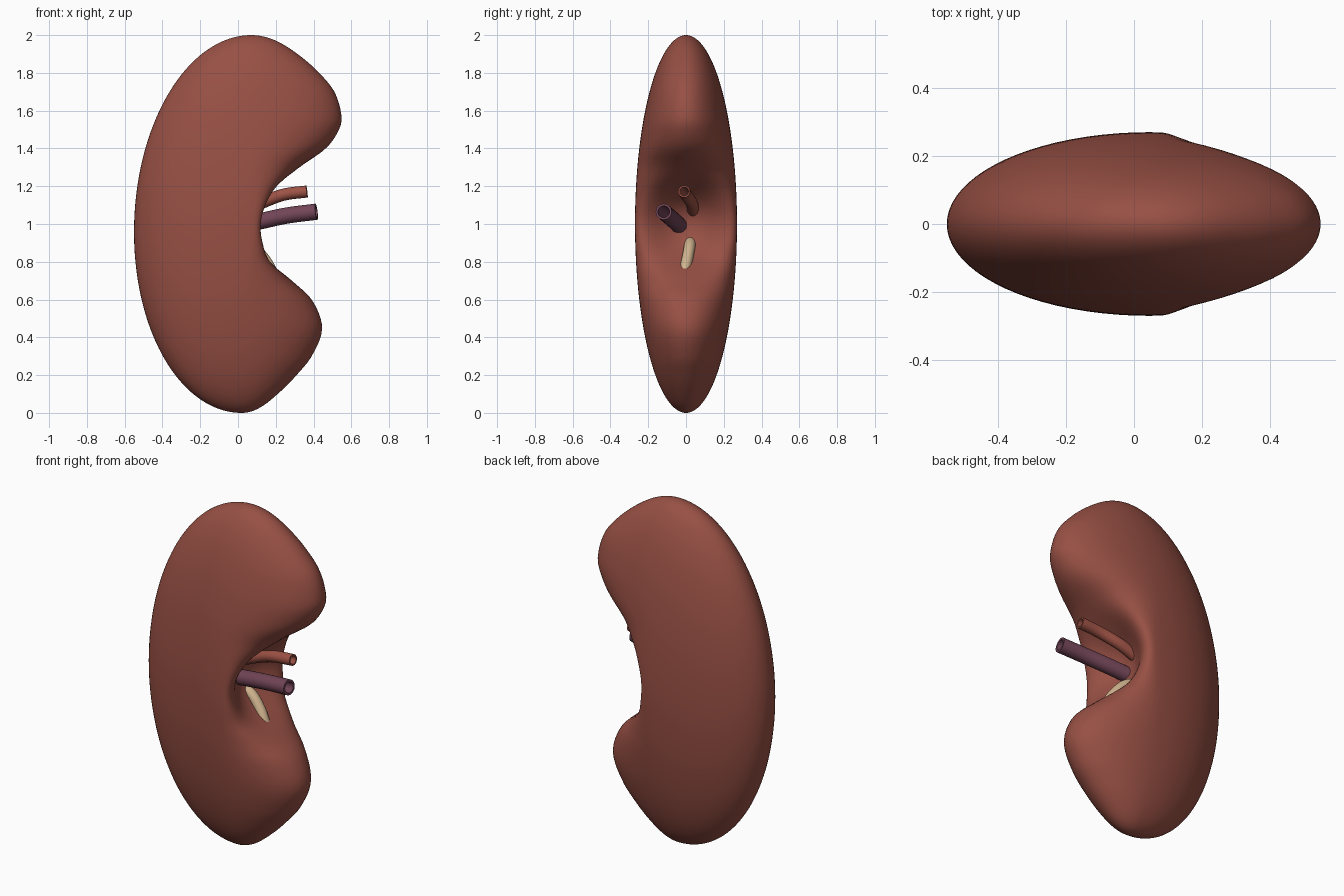
import bpy, bmesh, math
from mathutils import Vector

if "Cube" in bpy.data.objects:
    bpy.data.objects.remove(bpy.data.objects["Cube"])


def material(name, rgb):
    m = bpy.data.materials.new(name)
    m.diffuse_color = (*rgb, 1)
    m.use_nodes = True
    m.node_tree.nodes["Principled BSDF"].inputs["Base Color"].default_value = m.diffuse_color
    return m


KIDNEY = material("kidney red", (0.31, 0.08, 0.058))
ARTERY = material("artery red", (0.34, 0.085, 0.06))
VEIN = material("vein purple", (0.17, 0.06, 0.095))
URETER = material("ureter tan", (0.62, 0.45, 0.27))


def rings_object(name, rings, mat, cap_start=False, cap_end=False):
    """Skin a list of equal-length vertex rings."""
    bm = bmesh.new()
    vr = [[bm.verts.new(p) for p in ring] for ring in rings]
    n = len(vr[0])
    for a, b in zip(vr, vr[1:]):
        for i in range(n):
            j = (i + 1) % n
            bm.faces.new((a[i], a[j], b[j], b[i]))
    if cap_start:
        bm.faces.new(vr[0][::-1])
    if cap_end:
        bm.faces.new(vr[-1])
    bmesh.ops.recalc_face_normals(bm, faces=bm.faces)
    me = bpy.data.meshes.new(name)
    bm.to_mesh(me)
    bm.free()
    me.materials.append(mat)
    ob = bpy.data.objects.new(name, me)
    bpy.context.collection.objects.link(ob)
    bpy.context.view_layer.objects.active = ob
    ob.select_set(True)
    bpy.ops.object.shade_smooth_by_angle(angle=math.radians(50))
    ob.select_set(False)
    return ob


def hermite(keys, t):
    """Smooth curve through (t, value) keys."""
    def slope(i):
        a, b = keys[max(i - 1, 0)], keys[min(i + 1, len(keys) - 1)]
        return (b[1] - a[1]) / (b[0] - a[0])
    i = 0
    while i < len(keys) - 2 and t > keys[i + 1][0]:
        i += 1
    (t0, v0), (t1, v1) = keys[i], keys[i + 1]
    d = t1 - t0
    s = min(max((t - t0) / d, 0), 1)
    return (v0 * (2*s**3 - 3*s**2 + 1) + slope(i) * d * (s**3 - 2*s**2 + s)
            + v1 * (3*s**2 - 2*s**3) + slope(i + 1) * d * (s**3 - s**2))


# Kidney body: flat ellipsoid with a notched, hollowed inner side
INNER = [(0, .02), (.05, .15), (.1, .21), (.2, .31), (.3, .39), (.45, .445),
         (.6, .39), (.7, .285), (.8, .17), (.9, .13), (1, .12), (1.1, .145),
         (1.2, .205), (1.3, .325), (1.4, .465), (1.5, .535), (1.57, .548),
         (1.7, .51), (1.8, .43), (1.9, .315), (1.95, .24), (2, .07)]
keys = [(math.acos(1 - z), x) for z, x in INNER]
ROWS, SEG = 96, 80
rings = []
for r in range(ROWS + 1):
    th = min(max(math.pi * r / ROWS, 0.004), math.pi - 0.004)
    z, s = 1 - math.cos(th), math.sin(th)
    c = .02 + .025 * z
    left, right = (.55 + .045) * s, hermite(keys, th) - c
    hollow = math.exp(-((z - 1) / .2) ** 2)

    def lip(phi):
        k = max(math.cos(phi), 0)
        return k ** (1 - .55 * hollow) - 1.15 * hollow * k ** 4
    top = max(lip(math.pi / 2 * i / 60) for i in range(60))
    ring = []
    for i in range(SEG):
        phi = 2 * math.pi * i / SEG - math.pi / 2
        if i <= SEG // 2:
            x = c + right * lip(phi) / top
        else:
            x = c + left * math.cos(phi)
        ring.append((x, .27 * s * math.sin(phi), z))
    rings.append(ring)
rings_object("kidney_body", rings, KIDNEY, True, True)


def tube(name, pts, radius, mat, hollow=True, steps=24, seg=24):
    """Round tube through points, with an open bore at its far end."""
    pts = [Vector(p) for p in pts]
    axes = [[(i, p[k]) for i, p in enumerate(pts)] for k in range(3)]
    path = [Vector([hermite(a, (len(pts) - 1) * i / steps) for a in axes])
            for i in range(steps + 1)]
    frames = []
    for i, p in enumerate(path):
        d = (path[min(i + 1, steps)] - path[max(i - 1, 0)]).normalized()
        u = d.cross(Vector((0, 1, 0))).normalized()
        frames.append((p, u, d.cross(u)))

    def ring(f, rad):
        p, u, v = f
        return [p + rad * (u * math.cos(a) + v * math.sin(a))
                for a in (2 * math.pi * k / seg for k in range(seg))]
    rings = [ring(f, radius) for f in frames]
    if hollow:
        rings += [ring(f, radius * .72) for f in frames[:steps // 3:-1]]
    return rings_object(name, rings, mat, True, True)


# Vessels and ureter leaving the hollow
tube("renal_artery", [(.0, .04, 1.06), (.12, .03, 1.11), (.24, .0, 1.155),
                      (.365, -.01, 1.172)], .032, ARTERY)
tube("renal_vein", [(-.02, -.03, .985), (.12, -.06, 1.015),
                    (.26, -.095, 1.045), (.415, -.118, 1.065)], .043, VEIN)
tube("ureter", [(-.03, .025, .92), (.07, .02, .885), (.135, .008, .82),
                (.175, -.005, .755), (.2, -.01, .69)], .03, URETER, False)
